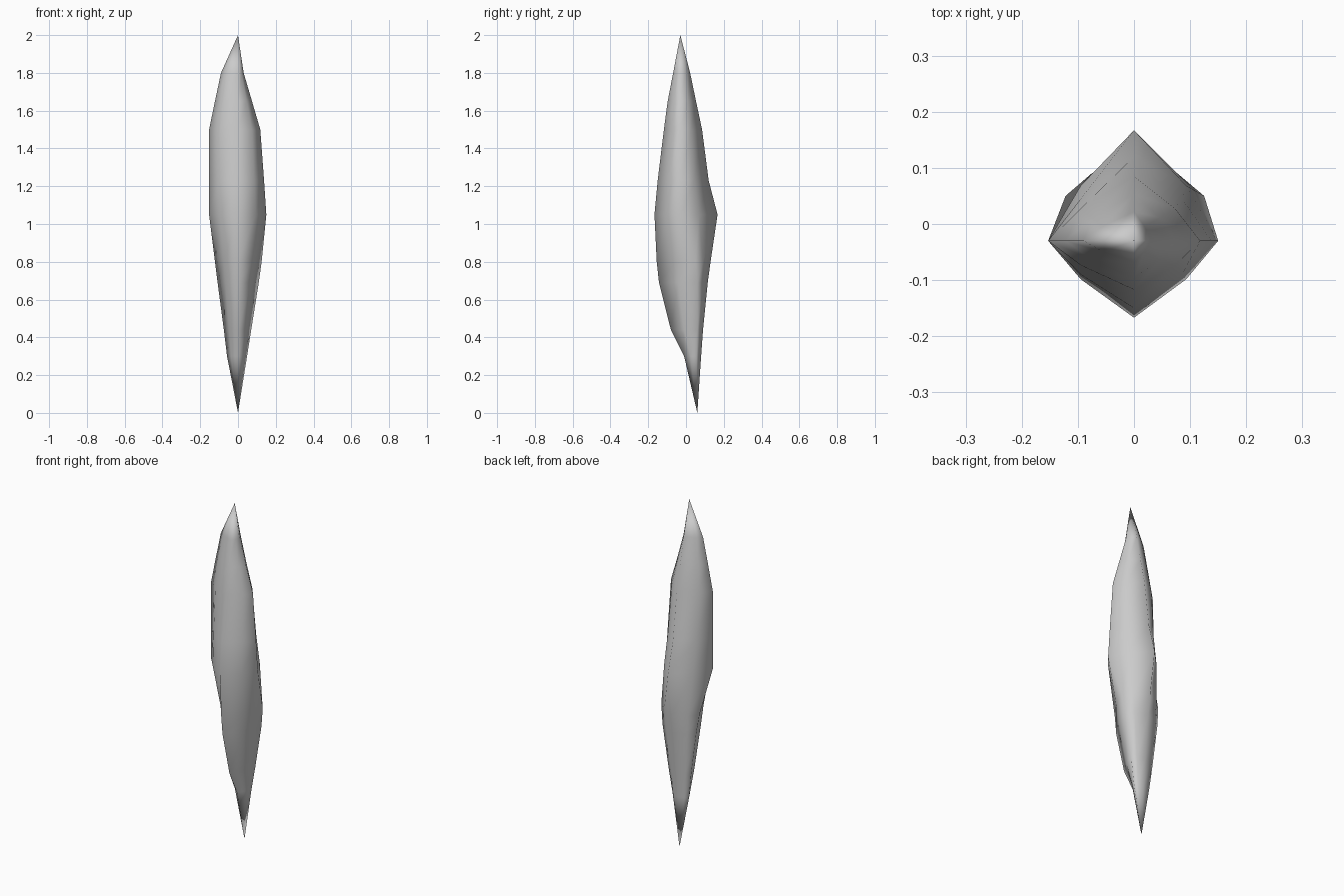
import bpy
import bmesh

default_cube = bpy.data.objects.get("Cube")
if default_cube:
    bpy.data.objects.remove(default_cube, do_unlink=True)


def make_material(name, colour):
    material = bpy.data.materials.new(name)
    material.use_nodes = True
    material.diffuse_color = colour
    material.node_tree.nodes["Principled BSDF"].inputs["Base Color"].default_value = colour
    return material


# Cross-sections: height, right x, left x, side y, front y, back y
SECTIONS = [
    (.3, -.058, .048, .055, -.01, .08),
    (.44, -.075, .07, .06, -.08, .09),
    (.69, -.108, .11, .06, -.143, .115),
    (.8, -.122, .125, .05, -.155, .13),
    (1.05, -.153, .15, -.03, -.167, .167),
    (1.23, -.153, .138, -.03, -.15, .12),
    (1.5, -.153, .118, -.03, -.117, .085),
    (1.65, -.122, .074, -.03, -.097, .053),
    (1.8, -.09, .03, -.03, -.068, .022),
]
BOTTOM_TIP = (0, .06, 0)
TOP_TIP = (0, -.03, 2)


def section_points(z, right, left, side, front, back):
    """Eight-sided outline: four main corners with a softened corner between."""
    points = []
    corners = [(0, front), (left, side), (0, back), (right, side)]
    for i, (x, y) in enumerate(corners):
        next_x, next_y = corners[(i + 1) % len(corners)]
        points.append((x, y, z))
        # One of each neighbouring pair lies on the centre line, the other at the side
        depth = (y if x == 0 else next_y) - side
        points.append(((x + next_x) * .62, side + depth * .5, z))
    return points


def loft(name, sections, bottom, top, material):
    bm = bmesh.new()
    rings = [[bm.verts.new(p) for p in section_points(*s)] for s in sections]
    low, high = bm.verts.new(bottom), bm.verts.new(top)
    count = len(rings[0])
    for i in range(count):
        j = (i + 1) % count
        for a, b in zip(rings, rings[1:]):
            bm.faces.new((a[i], a[j], b[j], b[i]))
        bm.faces.new((low, rings[0][j], rings[0][i]))
        bm.faces.new((high, rings[-1][i], rings[-1][j]))
    bmesh.ops.recalc_face_normals(bm, faces=bm.faces)
    for face in bm.faces:
        face.smooth = True
    mesh = bpy.data.meshes.new(name)
    bm.to_mesh(mesh)
    bm.free()
    mesh.materials.append(material)
    shard = bpy.data.objects.new(name, mesh)
    bpy.context.collection.objects.link(shard)
    return shard


# Tapered, slightly twisted stone shard with pointed ends
loft("shard", SECTIONS, BOTTOM_TIP, TOP_TIP, make_material("pale grey", (.6, .6, .6, 1)))
